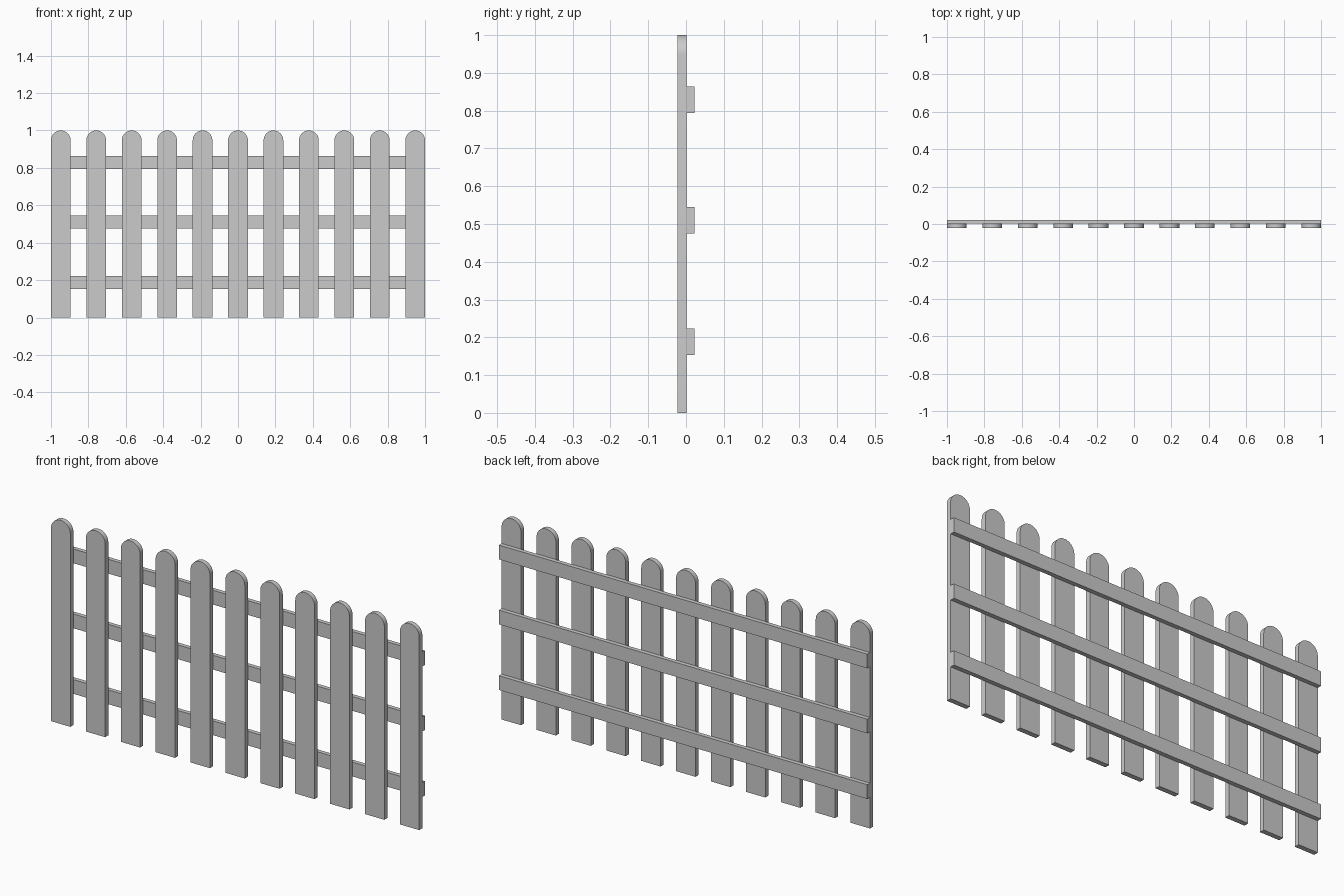
import bpy, bmesh, math

if "Cube" in bpy.data.objects:
    bpy.data.objects.remove(bpy.data.objects["Cube"])

COUNT, W = 11, 0.105            # pickets and their width
Y0, YS, Y1 = -0.0225, 0.0015, 0.0225   # front face, joint plane, back face


def extrude_profile(name, pts, y_front, y_back):
    """Solid from an (x, z) outline, extruded along y."""
    bm = bmesh.new()
    face = bm.faces.new([bm.verts.new((x, y_front, z)) for x, z in pts])
    new = bmesh.ops.extrude_face_region(bm, geom=[face])["geom"]
    verts = [g for g in new if isinstance(g, bmesh.types.BMVert)]
    bmesh.ops.translate(bm, verts=verts, vec=(0, y_back - y_front, 0))
    bmesh.ops.recalc_face_normals(bm, faces=bm.faces)
    mesh = bpy.data.meshes.new(name)
    bm.to_mesh(mesh)
    bm.free()
    obj = bpy.data.objects.new(name, mesh)
    bpy.context.collection.objects.link(obj)
    return obj


# Pickets: straight boards with a half-round top
r = W / 2
outline = [(-r, 0), (r, 0)]
for k in range(25):
    a = math.pi * k / 24
    outline.append((r * math.cos(a), 1 - r + r * math.sin(a)))

first = extrude_profile("picket", outline, Y0, YS)
bpy.context.view_layer.objects.active = first
first.select_set(True)
bpy.ops.object.shade_smooth_by_angle(angle=math.radians(30))
for i in range(COUNT):
    obj = first if i == 0 else first.copy()
    if i:
        bpy.context.collection.objects.link(obj)
    obj.name = f"picket_{i + 1}"
    obj.location.x = -1 + r + i * (2 - W) / (COUNT - 1)

# Rails: three flat boards across the back
for name, z in (("lower_rail", 0.153), ("middle_rail", 0.475), ("upper_rail", 0.794)):
    extrude_profile(name, [(-1, z), (1, z), (1, z + 0.07), (-1, z + 0.07)], YS, Y1)
